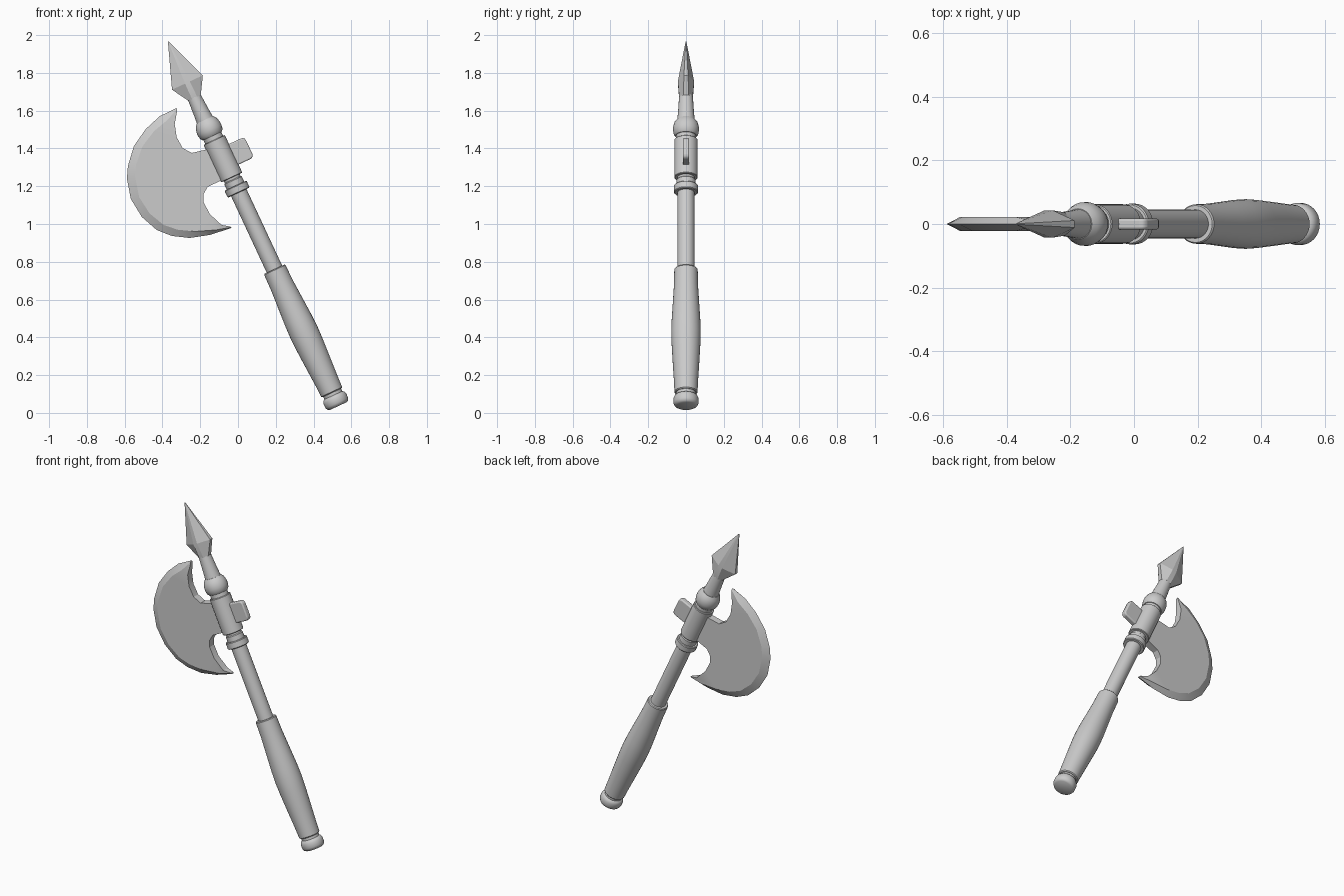
import bpy, bmesh
from math import radians, cos, sin, pi
from mathutils import Vector

if "Cube" in bpy.data.objects:
    bpy.data.objects.remove(bpy.data.objects["Cube"])

BASE = (0.531, 0, 0.036)          # centre of the pommel's underside
TILT = (0, radians(-25), 0)       # whole axe leans to -x


def finish(bm, name, tilted=True, angle=35):
    bmesh.ops.recalc_face_normals(bm, faces=bm.faces)
    me = bpy.data.meshes.new(name)
    bm.to_mesh(me)
    bm.free()
    ob = bpy.data.objects.new(name, me)
    bpy.context.collection.objects.link(ob)
    if tilted:
        ob.location, ob.rotation_euler = BASE, TILT
    bpy.ops.object.select_all(action='DESELECT')
    ob.select_set(True)
    bpy.context.view_layer.objects.active = ob
    bpy.ops.object.shade_smooth_by_angle(angle=radians(angle))
    return ob


def loft(name, rings, angle=35):
    bm = bmesh.new()
    loops = [[bm.verts.new(p) for p in r] for r in rings]
    n = len(loops[0])
    for a, b in zip(loops, loops[1:]):
        for i in range(n):
            j = (i + 1) % n
            bm.faces.new((a[i], a[j], b[j], b[i]))
    bm.faces.new(loops[0])
    bm.faces.new(loops[-1])
    return finish(bm, name, angle=angle)


def lathe(name, profile, n=32):
    # profile is (radius, distance along the shaft)
    return loft(name, [[(r * cos(2 * pi * i / n), r * sin(2 * pi * i / n), s)
                        for i in range(n)] for r, s in profile])


# turned parts of the handle
lathe("pommel", [(.050, 0), (.060, .006), (.066, .018), (.066, .045), (.060, .058), (.050, .064)])
lathe("pommel_neck", [(.052, .05), (.052, .10)])
lathe("grip", [(.056, .078), (.061, .083), (.064, .15), (.070, .25), (.076, .36), (.078, .43),
               (.076, .50), (.070, .60), (.064, .70), (.062, .795), (.058, .80)])
lathe("shaft", [(.045, .75), (.045, 1.60)])
lathe("lower_collar", [(.060, 1.247), (.064, 1.251), (.064, 1.284), (.060, 1.288)])
lathe("lower_ring", [(.051, 1.28), (.051, 1.318), (.046, 1.323), (.046, 1.34)])
lathe("head_sleeve", [(.059, 1.335), (.062, 1.338), (.062, 1.552), (.059, 1.555)])
lathe("upper_ring", [(.052, 1.55), (.052, 1.59)])
lathe("ball_collar", [(.056, 1.578), (.065, 1.590), (.069, 1.612), (.068, 1.632),
                      (.061, 1.655), (.048, 1.672)])
lathe("spike_stem", [(.047, 1.66), (.042, 1.72), (.037, 1.80), (.034, 1.84)])


# spear point with thin side fins and a central ridge
def spike_ring(s, w, f, c, h):
    q = [(w, f), (c, h), (-c, h), (-w, f)]
    return [(x, y, s) for x, y in q] + [(x, -y, s) for x, y in reversed(q)]


loft("spike", [spike_ring(1.80, .036, .014, .015, .036),
               spike_ring(1.89, .090, .011, .014, .043),
               spike_ring(2.13, .002, .001, .001, .002)], angle=20)

# rear lug
bm = bmesh.new()
bmesh.ops.create_cube(bm, size=1)
for v in bm.verts:
    v.co = Vector((.076 + v.co.x * .152, v.co.y * .034, 1.442 + v.co.z * .12))
lug = finish(bm, "rear_lug")
for nm, sel, w in (("corners", 'y', .02), ("edges", None, .007)):
    bm = bmesh.new()
    bm.from_mesh(lug.data)
    edges = [e for e in bm.edges if sel is None and e.calc_face_angle(0) > .9 or
             sel and abs((e.verts[0].co - e.verts[1].co).y) > .01]
    bmesh.ops.bevel(bm, geom=edges, offset=w, segments=3, profile=.5, affect='EDGES')
    bm.to_mesh(lug.data)
    bm.free()
bpy.ops.object.shade_smooth_by_angle(angle=radians(35))

# crescent blade: cutting edge paired with the inner contour (x, z)
outer = [(-.325, 1.614), (-.414, 1.571), (-.488, 1.503), (-.551, 1.413), (-.583, 1.307),
         (-.588, 1.238), (-.567, 1.132), (-.509, 1.037), (-.430, .968), (-.351, .937),
         (-.256, .926), (-.150, .942), (-.034, .979)]
inner = [(-.322, 1.600), (-.335, 1.529), (-.325, 1.460), (-.293, 1.402), (-.245, 1.376),
         (-.100, 1.410), (-.050, 1.250), (-.161, 1.196), (-.182, 1.159), (-.182, 1.116),
         (-.150, 1.053), (-.087, .995), (-.040, .986)]
bm = bmesh.new()
rows = []
for i, (o, n) in enumerate(zip(outer, inner)):
    o, n = Vector((o[0], 0, o[1])), Vector((n[0], 0, n[1]))
    b = o + (n - o).normalized() * min(.045, .5 * (n - o).length)
    t = Vector((0, .010 if i in (0, len(outer) - 1) else .022, 0))
    rows.append([bm.verts.new(p) for p in (o, b + t, n + t, n - t, b - t)])
for a, b in zip(rows, rows[1:]):
    for k in range(5):
        m = (k + 1) % 5
        bm.faces.new((a[k], a[m], b[m], b[k]))
bm.faces.new(rows[0])
bm.faces.new(rows[-1])
finish(bm, "blade", tilted=False, angle=25)
